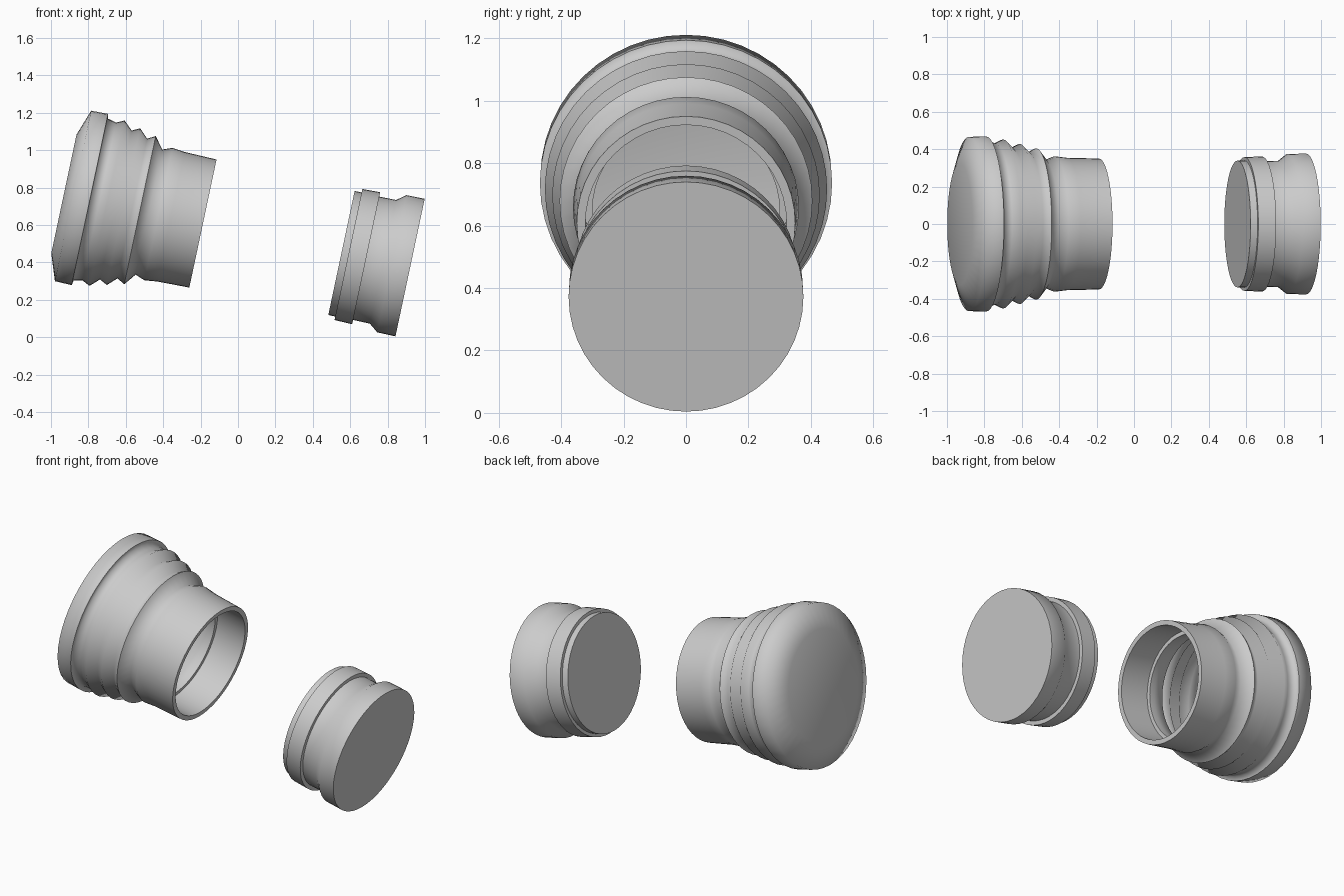
import bpy, bmesh, math
from mathutils import Matrix

if "Cube" in bpy.data.objects:
    bpy.data.objects.remove(bpy.data.objects["Cube"], do_unlink=True)

SEGMENTS = 48
TILT = math.radians(12)

grey = bpy.data.materials.new("light_grey")
grey.use_nodes = True
grey.diffuse_color = (0.6, 0.6, 0.6, 1)
grey.node_tree.nodes["Principled BSDF"].inputs["Base Color"].default_value = grey.diffuse_color


def revolve(name, profile, centre, smooth_angle):
    """Turn a closed (distance along axis, radius) profile into a tilted solid."""
    bm = bmesh.new()
    verts = [bm.verts.new((r, 0, t)) for t, r in profile]
    edges = [bm.edges.new(pair) for pair in zip(verts, verts[1:])]
    bmesh.ops.spin(bm, geom=verts + edges, cent=(0, 0, 0), axis=(0, 0, 1),
                   angle=math.tau, steps=SEGMENTS, use_duplicate=False)
    bmesh.ops.remove_doubles(bm, verts=bm.verts, dist=0.0005)
    bmesh.ops.recalc_face_normals(bm, faces=bm.faces)
    bm.transform(Matrix.Translation(centre) @ Matrix.Rotation(math.pi / 2 + TILT, 4, 'Y'))
    mesh = bpy.data.meshes.new(name)
    bm.to_mesh(mesh)
    bm.free()
    mesh.materials.append(grey)
    obj = bpy.data.objects.new(name, mesh)
    bpy.context.collection.objects.link(obj)
    bpy.ops.object.select_all(action='DESELECT')
    obj.select_set(True)
    bpy.context.view_layer.objects.active = obj
    bpy.ops.object.shade_smooth_by_angle(angle=math.radians(smooth_angle))


# Bellows folds, each a ridge followed by a valley
folds = []
for i in range(3):
    folds += [(-0.344 - 0.09 * i, 0.405 + 0.0235 * i),
              (-0.386 - 0.09 * i, 0.382 + 0.025 * i)]

# Hollow shell: sleeve, bellows and rounded closed end
sleeve = [(0, 0.35), (-0.175, 0.354), (-0.243, 0.362), (-0.295, 0.342)]
cap = [(-0.613, 0.443), (-0.618, 0.468), (-0.71, 0.466), (-0.76, 0.325), (-0.76, 0)]
inner_cap = [(-0.73, 0), (-0.73, 0.32), (-0.69, 0.435), (-0.613, 0.412)]
inner_folds = [(t, r - 0.03) for t, r in reversed(folds)]
inner_sleeve = [(-0.295, 0.314), (-0.225, 0.30), (-0.19, 0.30), (-0.19, 0.322), (0, 0.322)]
outer = sleeve + folds + cap
inner = inner_cap + inner_folds + inner_sleeve
revolve("bellows_shell", outer + inner + outer[:1], (-0.1875, 0, 0.6075), 75)

# Solid plug: wide end, waist, raised collar and narrow end
plug = [(0, 0), (0, 0.376), (-0.10, 0.375), (-0.148, 0.338), (-0.24, 0.337),
        (-0.24, 0.361), (-0.337, 0.358), (-0.337, 0.339), (-0.375, 0.339), (-0.375, 0)]
revolve("end_plug", plug, (0.92, 0, 0.372), 60)
